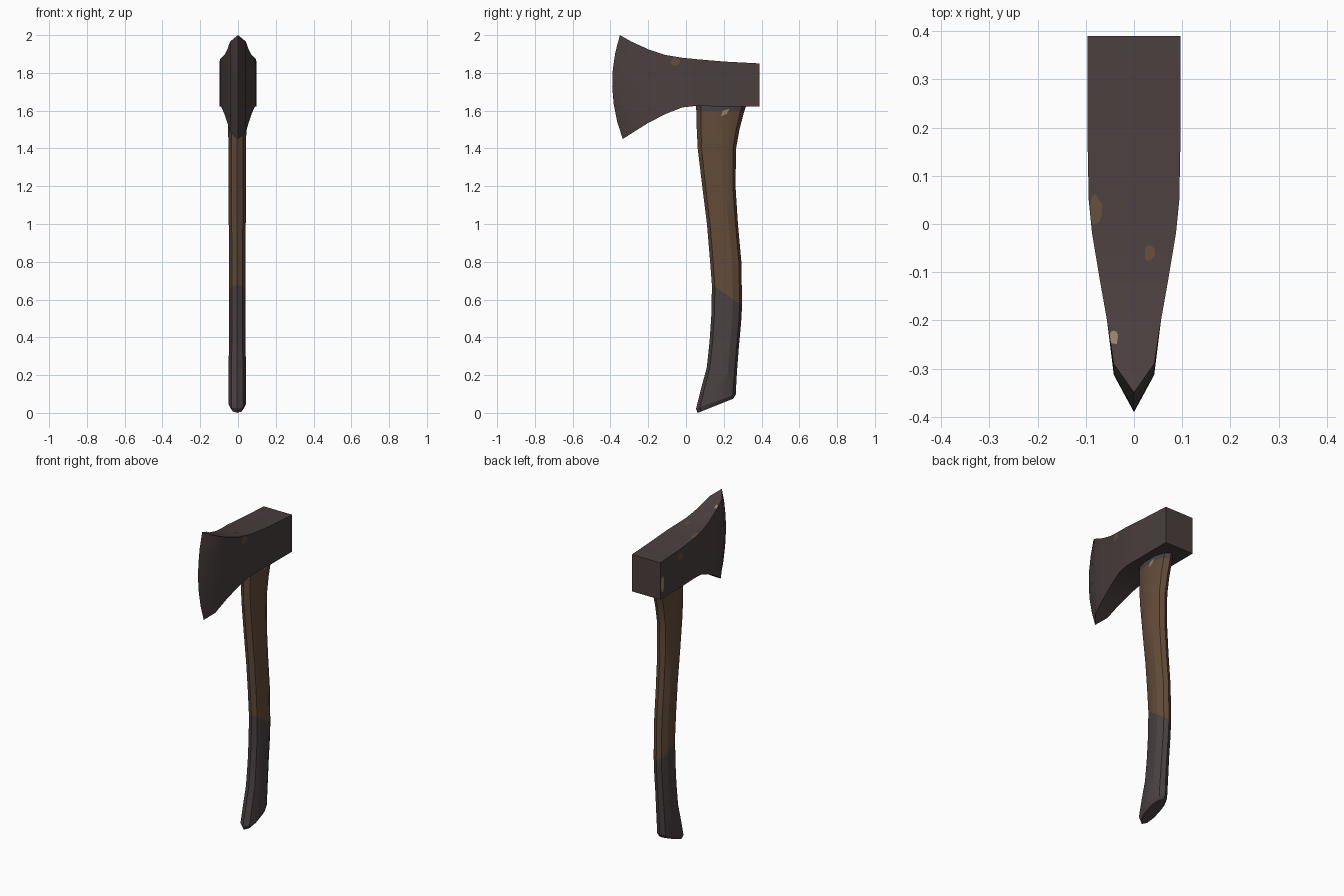
import bpy, bmesh, math, random

if "Cube" in bpy.data.objects:
    bpy.data.objects.remove(bpy.data.objects["Cube"])
random.seed(4)


def material(name, rgb):
    m = bpy.data.materials.new(name)
    m.diffuse_color = (*rgb, 1)
    m.use_nodes = True
    m.node_tree.nodes["Principled BSDF"].inputs["Base Color"].default_value = m.diffuse_color
    return m


STEEL = material("dark steel", (0.068, 0.049, 0.048))
WOOD = material("brown wood", (0.122, 0.070, 0.039))
GRIP = material("dark grip", (0.068, 0.052, 0.054))
RUST = material("rust brown", (0.125, 0.074, 0.040))
TAN = material("worn tan", (0.30, 0.225, 0.135))


def finish(name, bm, mats):
    bmesh.ops.remove_doubles(bm, verts=bm.verts, dist=0.0003)
    bmesh.ops.recalc_face_normals(bm, faces=bm.faces)
    me = bpy.data.meshes.new(name)
    bm.to_mesh(me)
    bm.free()
    ob = bpy.data.objects.new(name, me)
    bpy.context.collection.objects.link(ob)
    for m in mats:
        me.materials.append(m)
    return ob


# Axe head stations, poll to cutting edge:
# top y, top z, bottom y, bottom z, forward bulge, half width
HEAD = [(0.39, 1.85, 0.39, 1.622, 0, 0.097),
        (0.20, 1.86, 0.20, 1.622, 0, 0.097),
        (0.05, 1.873, 0.05, 1.625, 0, 0.094),
        (-0.02, 1.88, -0.02, 1.617, 0, 0.087),
        (-0.11, 1.895, -0.11, 1.582, 0, 0.072),
        (-0.20, 1.925, -0.20, 1.535, 0, 0.056),
        (-0.29, 1.966, -0.28, 1.485, 0.028, 0.042),
        (-0.35, 2.0, -0.335, 1.45, 0.048, 0.0)]
N = 6


def build_head():
    bm = bmesh.new()
    cols = []
    for ty, tz, by, bz, bulge, w in HEAD:
        col = {}
        for side in (-1, 1):
            for j in range(N + 1):
                s = j / N
                y = ty + (by - ty) * s - bulge * 4 * s * (1 - s)
                col[side, j] = bm.verts.new((side * w, y, tz + (bz - tz) * s))
        cols.append(col)
    for a, b in zip(cols, cols[1:]):
        for side in (-1, 1):
            for j in range(N):
                bm.faces.new((a[side, j], b[side, j], b[side, j + 1], a[side, j + 1]))
        for j in (0, N):
            bm.faces.new((a[-1, j], b[-1, j], b[1, j], a[1, j]))
    for j in range(N):
        a = cols[0]
        bm.faces.new((a[-1, j], a[1, j], a[1, j + 1], a[-1, j + 1]))
    return finish("axe_head", bm, [STEEL])


def head_at(y, k):
    for a, b in zip(HEAD, HEAD[1:]):
        if y >= b[0]:
            t = (a[0] - y) / (a[0] - b[0])
            return a[k] + (b[k] - a[k]) * t
    return HEAD[-1][k]


# Handle stations: front y, front z, back y, back z, half width
HANDLE = [(0.05, 1.66, 0.33, 1.66, 0.050),
          (0.055, 1.595, 0.308, 1.595, 0.050),
          (0.057, 1.50, 0.283, 1.50, 0.048),
          (0.062, 1.40, 0.265, 1.40, 0.047),
          (0.086, 1.20, 0.262, 1.20, 0.046),
          (0.111, 1.00, 0.275, 1.00, 0.045),
          (0.126, 0.82, 0.293, 0.80, 0.044),
          (0.137, 0.68, 0.297, 0.57, 0.044),
          (0.135, 0.53, 0.292, 0.48, 0.044),
          (0.125, 0.38, 0.280, 0.35, 0.044),
          (0.110, 0.24, 0.270, 0.22, 0.046),
          (0.080, 0.13, 0.266, 0.15, 0.047),
          (0.053, 0.022, 0.264, 0.098, 0.047),
          (0.062, 0.0, 0.250, 0.075, 0.036)]
HALF = [(0, 0), (0.10, 0.65), (0.35, 1), (0.70, 1), (0.92, 0.6), (1, 0)]
SECTION = HALF + [(t, -x) for t, x in HALF[-2:0:-1]]


def build_handle():
    bm = bmesh.new()
    rings = [[bm.verts.new((x * w - 0.004, fy + (by - fy) * t, fz + (bz - fz) * t))
              for t, x in SECTION] for fy, fz, by, bz, w in HANDLE]
    n = len(SECTION)
    for i, (a, b) in enumerate(zip(rings, rings[1:])):
        for k in range(n):
            f = bm.faces.new((a[k], a[(k + 1) % n], b[(k + 1) % n], b[k]))
            # dark collar under the head, wood shaft, dark grip
            f.material_index = 1 if i >= 7 or i == 0 else 0
    bm.faces.new(rings[0])
    bm.faces.new(rings[-1]).material_index = 1
    ob = finish("handle", bm, [WOOD, GRIP])
    return ob


# Thin worn patches that follow the head surface
def patch(name, mat, face, cx, cy, cz, ry, rz):
    bm = bmesh.new()
    pts = []
    for k in range(10):
        a = k * math.tau / 10
        r = random.uniform(0.75, 1.1)
        u, v = r * math.cos(a), r * math.sin(a)
        y = min(cy + ry * u, 0.389)
        w = head_at(y, 5)
        if face == "top":
            x = max(-w, min(w, cx + rz * v))
            pts.append((x, y, head_at(y, 1) + 0.003))
        else:
            z = min(cz + rz * v, head_at(y, 1))
            pts.append((face * (w + 0.002), y, z))
    bm.faces.new([bm.verts.new(p) for p in pts])
    ob = finish(name, bm, [mat])
    if (ob.data.polygons[0].normal.z < 0 if face == "top"
            else ob.data.polygons[0].normal.x * face < 0):
        ob.data.flip_normals()


head = build_head()
handle = build_handle()
for ob in (head, handle):
    bpy.ops.object.select_all(action='DESELECT')
    ob.select_set(True)
    bpy.context.view_layer.objects.active = ob
    bpy.ops.object.shade_smooth_by_angle(angle=math.radians(25))

patch("rust_right", RUST, 1, 0, -0.055, 1.862, 0.028, 0.024)
patch("rust_left", RUST, -1, 0, 0.20, 1.82, 0.028, 0.026)
patch("worn_left", TAN, -1, 0, 0.372, 1.71, 0.018, 0.05)
patch("rust_top_left", RUST, "top", -0.079, 0.03, 0, 0.035, 0.012)
patch("rust_top_right", RUST, "top", 0.032, -0.06, 0, 0.018, 0.013)
patch("worn_top", TAN, "top", -0.043, -0.235, 0, 0.016, 0.011)

# Pale chip on the handle collar
bm = bmesh.new()
bm.faces.new([bm.verts.new((0.0475, y, z)) for y, z in
              ((0.185, 1.57), (0.215, 1.582), (0.23, 1.61), (0.195, 1.60))])
for v in bm.verts:
    v.co.x = 0.048
finish("handle_chip", bm, [TAN])
